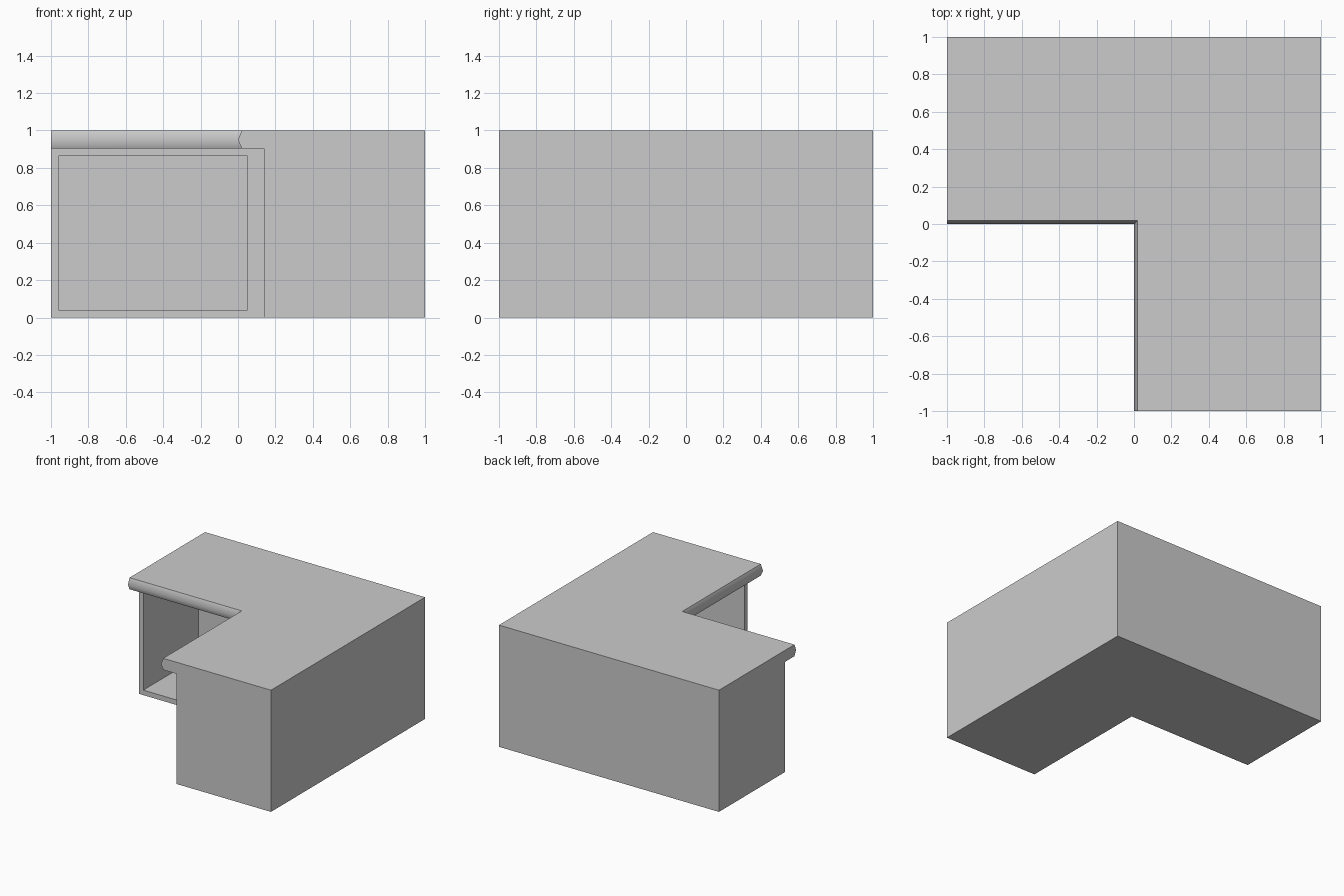
import bpy, bmesh, math

cube = bpy.data.objects.get("Cube")
if cube:
    bpy.data.objects.remove(cube, do_unlink=True)

grey = bpy.data.materials.new("plain_grey")
grey.use_nodes = True
COLOUR = (0.6, 0.6, 0.6, 1)
grey.diffuse_color = COLOUR
grey.node_tree.nodes["Principled BSDF"].inputs["Base Color"].default_value = COLOUR


def corner_stack(levels):
    """L-shaped solid through (height, inner edge) levels; returns bmesh and inner faces."""
    bm = bmesh.new()
    rings = []
    for z, e in levels:
        outline = [(-1, e), (e, e), (e, -1), (1, -1), (1, 1), (-1, 1)]
        rings.append([bm.verts.new((x, y, z)) for x, y in outline])
    bm.faces.new(rings[0])
    bm.faces.new(rings[-1])
    inner = []
    for low, high in zip(rings, rings[1:]):
        for i in range(6):
            j = (i + 1) % 6
            face = bm.faces.new((low[i], low[j], high[j], high[i]))
            if i < 2:
                inner.append(face)
    bmesh.ops.recalc_face_normals(bm, faces=bm.faces)
    return bm, inner


def finish(name, bm):
    mesh = bpy.data.meshes.new(name)
    bm.to_mesh(mesh)
    bm.free()
    mesh.materials.append(grey)
    obj = bpy.data.objects.new(name, mesh)
    bpy.context.collection.objects.link(obj)
    bpy.ops.object.select_all(action="DESELECT")
    obj.select_set(True)
    bpy.context.view_layer.objects.active = obj
    bpy.ops.object.shade_smooth_by_angle(angle=math.radians(50))


# Cabinet with an open compartment in each inner face
body, fronts = corner_stack([(0, 0.14), (0.905, 0.14)])
for face in fronts:
    bmesh.ops.inset_individual(body, faces=[face], thickness=0.058)
    normal = face.normal.copy()
    along = 0 if abs(normal.y) > 0.5 else 1
    for v in face.verts:
        v.co[along] = min(v.co[along], 0.05)
    made = bmesh.ops.extrude_discrete_faces(body, faces=[face])["faces"]
    bmesh.ops.translate(body, verts=made[0].verts, vec=normal * -0.72)
finish("cabinet_body", body)

# Worktop with a rounded inner edge
top, _ = corner_stack([(0.905, 0.02), (0.95, 0), (1, 0.02)])
finish("worktop", top)
